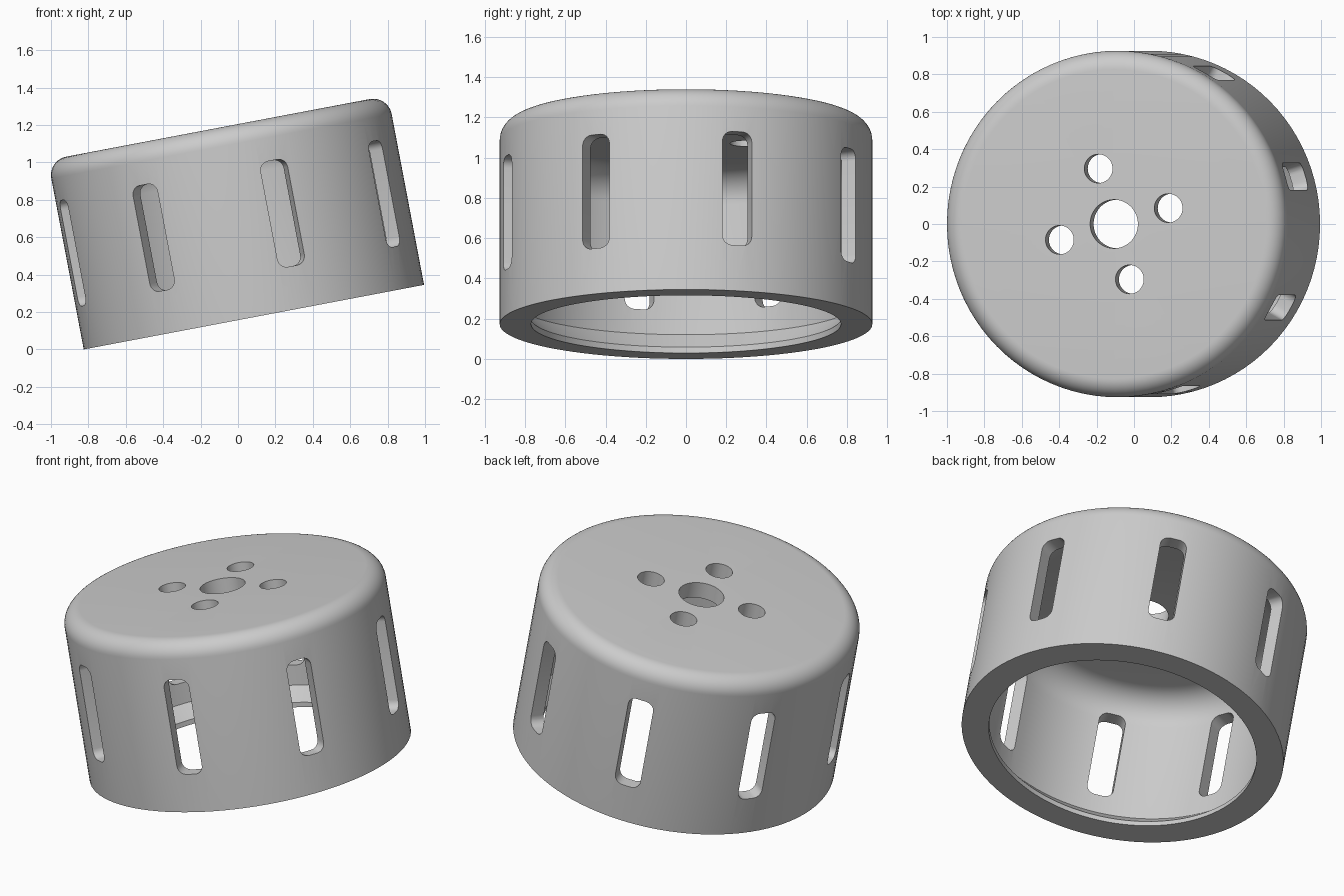
import bpy, bmesh, math
from mathutils import Matrix, Vector

old = bpy.data.objects.get("Cube")
if old:
    bpy.data.objects.remove(old, do_unlink=True)

R, H = 0.926, 1.03            # outer radius and height
INNER, CEILING = 0.845, 0.93  # inside radius and ceiling height
LIP = 0.77                    # radius of the bottom opening
PHASE = math.radians(16)      # turn of the hole pattern
TILT = math.radians(-10.74)
SEGMENTS = 96

grey = bpy.data.materials.new("warm_grey")
grey.use_nodes = True
colour = (0.6, 0.6, 0.6, 1)
grey.diffuse_color = colour
grey.node_tree.nodes["Principled BSDF"].inputs["Base Color"].default_value = colour


def make_object(name, bm):
    bmesh.ops.recalc_face_normals(bm, faces=bm.faces)
    mesh = bpy.data.meshes.new(name)
    bm.to_mesh(mesh)
    bm.free()
    mesh.materials.append(grey)
    obj = bpy.data.objects.new(name, mesh)
    bpy.context.collection.objects.link(obj)
    return obj


def arc(cx, cy, radius, start, end, steps):
    """Points on an arc, angles in degrees."""
    angles = [math.radians(start + (end - start) * i / steps) for i in range(steps + 1)]
    return [(cx + radius * math.cos(a), cy + radius * math.sin(a)) for a in angles]


def prism(bm, outline, matrix, depth):
    """Extrude a flat outline along the local z of the matrix."""
    face = bm.faces.new([bm.verts.new(matrix @ Vector((x, y, 0))) for x, y in outline])
    made = bmesh.ops.extrude_face_region(bm, geom=[face])["geom"]
    move = matrix.to_3x3() @ Vector((0, 0, depth))
    bmesh.ops.translate(bm, verts=[g for g in made if isinstance(g, bmesh.types.BMVert)], vec=move)


# Cup body: closed ring profile with a rounded shoulder, spun round the axis
BORE = 0.13
FILLET, COVE = 0.10, 0.17
profile = [(LIP, 0), (R, 0)]
profile += arc(R - FILLET, H - FILLET, FILLET, 0, 90, 10)
profile += [(BORE, H), (BORE, CEILING)]
profile += arc(INNER - COVE, CEILING - COVE, COVE, 90, 0, 10)
profile += [(INNER, 0.107), (LIP, 0.03)]

bm = bmesh.new()
rings = []
for s in range(SEGMENTS):
    a = math.tau * s / SEGMENTS
    rings.append([bm.verts.new((r * math.cos(a), r * math.sin(a), z)) for r, z in profile])
for s, ring in enumerate(rings):
    following = rings[(s + 1) % SEGMENTS]
    for i in range(len(profile)):
        j = (i + 1) % len(profile)
        bm.faces.new((ring[i], following[i], following[j], ring[j]))
cup = make_object("slotted_cup", bm)

# Cutters: eight rounded side slots and four small holes in the top
bm = bmesh.new()
half, corner, low, high = 0.076, 0.05, 0.23, 0.805
slot = []
for cx, cy, start in ((half - corner, high - corner, 0), (corner - half, high - corner, 90),
                      (corner - half, low + corner, 180), (half - corner, low + corner, 270)):
    slot += arc(cx, cy, corner, start, start + 90, 6)
for k in range(8):
    turn = Matrix.Rotation(PHASE + k * math.tau / 8, 4, 'Z')
    upright = Matrix(((0, 0, 1, 0.7), (1, 0, 0, 0), (0, 1, 0, 0), (0, 0, 0, 1)))
    prism(bm, slot, turn @ upright, 0.4)
for k in range(4):
    turn = Matrix.Rotation(PHASE + k * math.tau / 4, 4, 'Z')
    prism(bm, arc(0.308, 0, 0.077, 0, 352.5, 47), turn @ Matrix.Translation((0, 0, 0.86)), 0.3)
cutter = make_object("hole_cutter", bm)
cutter.hide_render = True

cut = cup.modifiers.new("holes", 'BOOLEAN')
cut.operation = 'DIFFERENCE'
cut.solver = 'EXACT'
cut.object = cutter
bpy.ops.object.select_all(action='DESELECT')
cup.select_set(True)
bpy.context.view_layer.objects.active = cup
bpy.ops.object.modifier_apply(modifier=cut.name)
bpy.data.objects.remove(cutter, do_unlink=True)
bpy.ops.object.shade_smooth_by_angle(angle=math.radians(30))

# Lean the cup toward its right, resting on the low edge of the rim
cup.rotation_euler = (0, TILT, 0)
cup.location = (0.085, 0, -R * math.sin(TILT))
